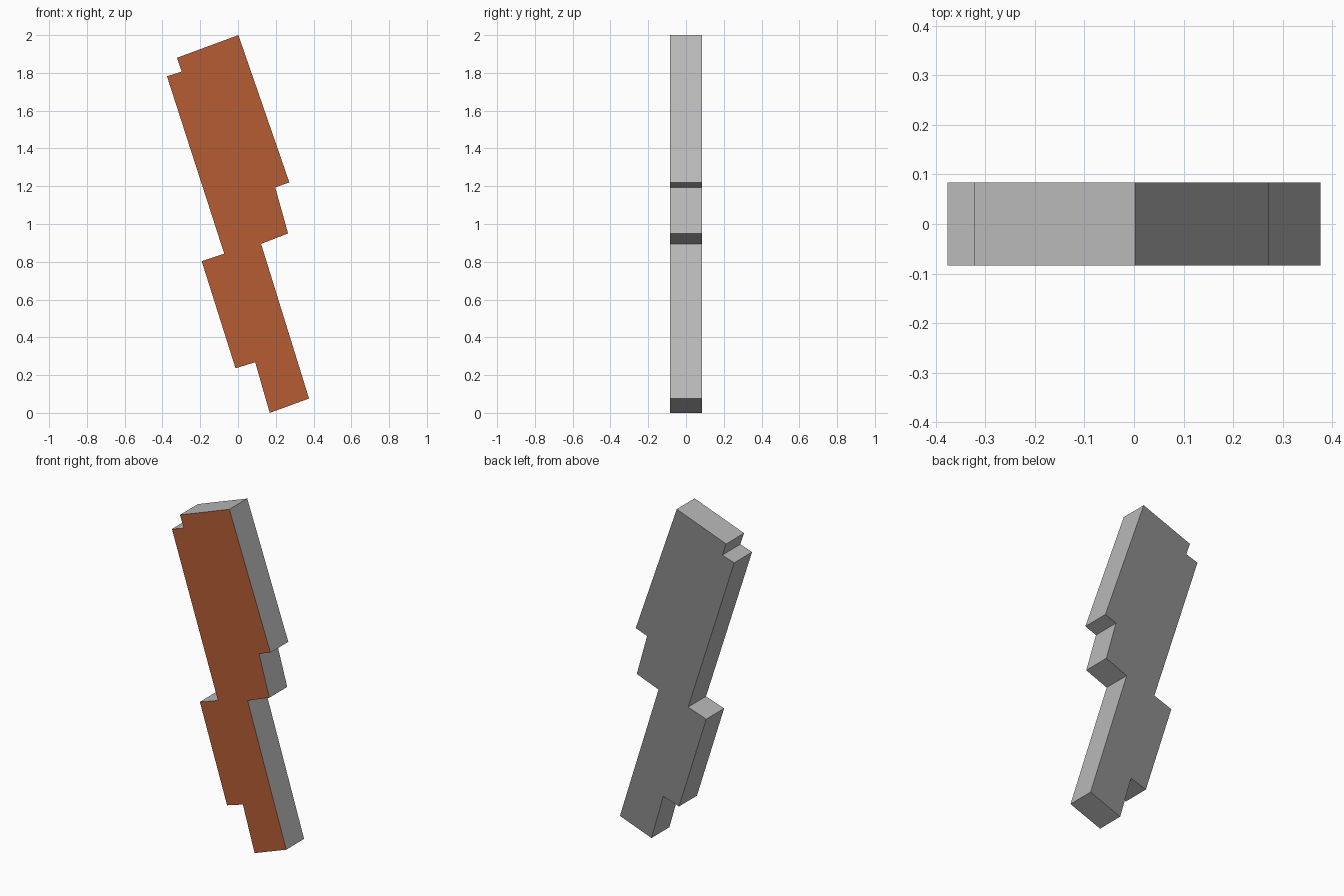
import bpy
import bmesh

if "Cube" in bpy.data.objects:
    bpy.data.objects.remove(bpy.data.objects["Cube"])

HALF_DEPTH = 0.084

# Front outline (x, z), clockwise from the top corner
OUTLINE = [
    (0.002, 2.0), (0.272, 1.22), (0.197, 1.194), (0.265, 0.95),
    (0.122, 0.895), (0.376, 0.076), (0.168, 0.0), (0.091, 0.268),
    (-0.013, 0.236), (-0.192, 0.803), (-0.073, 0.843),
    (-0.376, 1.782), (-0.298, 1.807), (-0.323, 1.88),
]


def material(name, r, g, b):
    mat = bpy.data.materials.new(name)
    mat.diffuse_color = (r, g, b, 1.0)
    mat.use_nodes = True
    mat.node_tree.nodes["Principled BSDF"].inputs["Base Color"].default_value = mat.diffuse_color
    return mat


# Slanted stepped plank: front profile extruded to the back
bm = bmesh.new()
front = bm.faces.new([bm.verts.new((x, -HALF_DEPTH, z)) for x, z in OUTLINE])
extruded = bmesh.ops.extrude_face_region(bm, geom=[front], use_keep_orig=True)
back_verts = [g for g in extruded["geom"] if isinstance(g, bmesh.types.BMVert)]
bmesh.ops.translate(bm, verts=back_verts, vec=(0, 2 * HALF_DEPTH, 0))
bmesh.ops.recalc_face_normals(bm, faces=bm.faces)

# Mid grey edges, brown front, dark grey back
for face in bm.faces:
    if face.normal.y < -0.9:
        face.material_index = 1
    elif face.normal.y > 0.9:
        face.material_index = 2

mesh = bpy.data.meshes.new("stepped_plank")
bm.to_mesh(mesh)
bm.free()
mesh.materials.append(material("edge_grey", 0.485, 0.485, 0.485))
mesh.materials.append(material("front_brown", 0.46, 0.107, 0.034))
mesh.materials.append(material("back_grey", 0.26, 0.26, 0.26))
plank = bpy.data.objects.new("stepped_plank", mesh)
bpy.context.collection.objects.link(plank)
